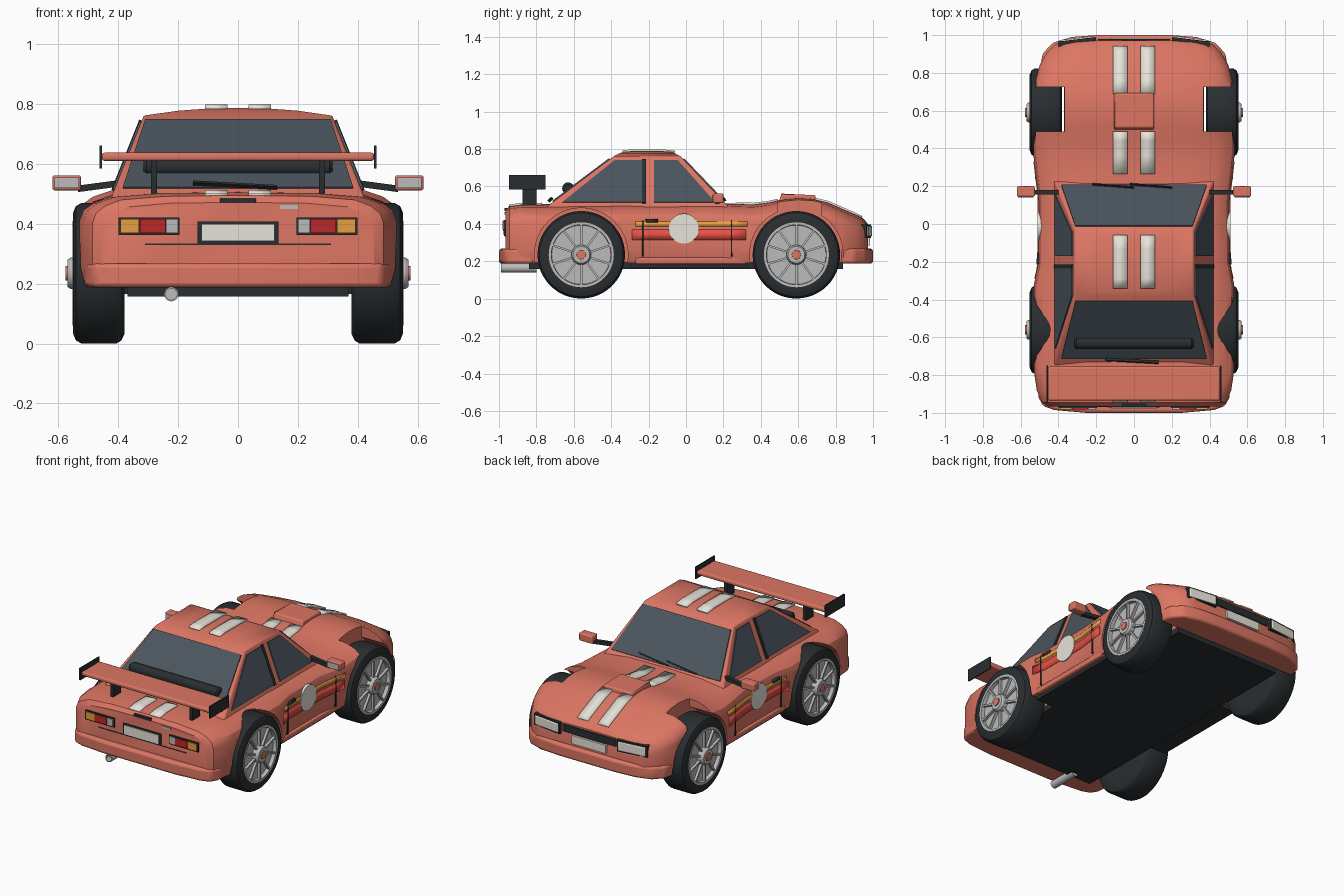
import bpy, bmesh
from math import pi, cos, sin, radians
from mathutils import Vector, Matrix

if "Cube" in bpy.data.objects:
    bpy.data.objects.remove(bpy.data.objects["Cube"])

def mat(name, c):
    m = bpy.data.materials.new(name)
    m.diffuse_color = (*c, 1)
    m.use_nodes = True
    m.node_tree.nodes["Principled BSDF"].inputs["Base Color"].default_value = m.diffuse_color
    return m

RED = mat("paint", (.72, .18, .125)); BLACK = mat("black", (.022, .027, .03))
GLASS = mat("glass", (.07, .09, .11)); WHITE = mat("white", (.8, .77, .7))
GREY = mat("metal", (.5, .5, .5)); ORANGE = mat("orange", (.8, .35, .05))
LAMP = mat("red_lamp", (.5, .02, .02)); STRIPE = mat("red_stripe", (.8, .08, .06))

def obj(name, bm, m, bevel=0):
    bmesh.ops.recalc_face_normals(bm, faces=bm.faces)
    me = bpy.data.meshes.new(name)
    bm.to_mesh(me); bm.free()
    o = bpy.data.objects.new(name, me)
    bpy.context.collection.objects.link(o)
    if m: me.materials.append(m)
    if bevel:
        b = o.modifiers.new("bevel", 'BEVEL'); b.width = bevel; b.segments = 3
    return o

def box(name, x, y, z, m, bevel=0, rotz=0):
    bm = bmesh.new()
    c = Vector(((x[0]+x[1])/2, (y[0]+y[1])/2, (z[0]+z[1])/2))
    S = Matrix.Diagonal((abs(x[1]-x[0]), y[1]-y[0], z[1]-z[0], 1))
    bmesh.ops.create_cube(bm, size=1, matrix=Matrix.Translation(c) @ Matrix.Rotation(rotz, 4, 'Z') @ S)
    return obj(name, bm, m, bevel)

def rings(name, loops, m, bevel=0):
    """Skin a list of equal-length closed loops and cap the ends."""
    bm = bmesh.new()
    vs = [[bm.verts.new(p) for p in l] for l in loops]
    n = len(vs[0])
    for a, b in zip(vs, vs[1:]):
        for i in range(n):
            bm.faces.new((a[i], a[(i+1) % n], b[(i+1) % n], b[i]))
    bm.faces.new(vs[0]); bm.faces.new(vs[-1])
    return obj(name, bm, m, bevel)

def lathe_x(name, prof, cy, cz, m, s=1, n=48):
    return rings(name, [[(s*x, cy+r*cos(2*pi*i/n), cz+r*sin(2*pi*i/n)) for i in range(n)] for x, r in prof], m)

def slab(name, pts, t, m):
    """Thin plate standing t either side of a flat outline."""
    p = [Vector(q) for q in pts]
    nrm = (p[1]-p[0]).cross(p[2]-p[0]).normalized()*t
    return rings(name, [[q-nrm for q in p], [q+nrm for q in p]], m)

def ribbon(name, pairs, m, t=.008):
    bm = bmesh.new()
    vs = [(bm.verts.new(a), bm.verts.new(b)) for a, b in pairs]
    for a, b in zip(vs, vs[1:]):
        bm.faces.new((a[0], a[1], b[1], b[0]))
    o = obj(name, bm, m)
    s = o.modifiers.new("solid", 'SOLIDIFY'); s.thickness = t; s.offset = 0
    return o

# Body shell lofted along y: (y, half width, top z)
ST = [(-.965, .455, .472), (-.945, .487, .495), (-.88, .515, .505), (-.78, .53, .505), (-.55, .525, .508),
      (-.32, .53, .51), (-.2, .505, .512), (.12, .503, .515), (.25, .52, .508), (.36, .532, .505),
      (.44, .533, .515), (.52, .533, .532), (.6, .533, .54), (.68, .53, .535), (.76, .52, .515),
      (.84, .5, .48), (.91, .46, .45), (.95, .42, .428), (.972, .375, .4)]
def at(y, k):
    for a, b in zip(ST, ST[1:]):
        if a[0] <= y <= b[0]:
            return a[k] + (b[k]-a[k])*(y-a[0])/(b[0]-a[0])
def ys_between(y0, y1):
    return [y0] + [s[0] for s in ST if y0 < s[0] < y1] + [y1]
loops = []
for y, w, t in ST:
    half = [(.5*w, t-.003), (.8*w, t-.015), (.91*w, t-.035), (.975*w, t-.06), (w, t-.095), (w, .25), (.97*w, .19)]
    loops.append([(0, y, t)] + [(x, y, z) for x, z in half] + [(-x, y, z) for x, z in half[::-1]])
body = rings("body_shell", loops, RED)

# Wheel arch cut-outs; the front ones are open at the top
WHEELS = (("rear", -.56), ("front", .59))
cutters = []
for s in (1, -1):
    for _, cy in WHEELS:
        cutters.append(lathe_x("cutter", [(.368, .25), (.7, .25)], cy, .235, None, s))
    cutters.append(box("cutter", (s*.368, s*.7), (.49, .725), (.3, .7), None))
bpy.context.view_layer.objects.active = body
for c in cutters:
    c.hide_render = True
    b = body.modifiers.new("cut", 'BOOLEAN')
    b.operation = 'DIFFERENCE'; b.object = c; b.solver = 'EXACT'
    bpy.ops.object.modifier_apply(modifier=b.name)
for c in cutters:
    bpy.data.objects.remove(c)

# Cabin
bm = bmesh.new()
for s in (1, -1):
    for p in ((.425, -.755, .485), (.425, .235, .485), (.315, -.385, .762), (.315, -.03, .762),
              (.2, -.355, .778), (.2, -.06, .778), (.08, -.33, .787), (.08, -.09, .787)):
        bm.verts.new((s*p[0], p[1], p[2]))
bmesh.ops.convex_hull(bm, input=bm.verts)
obj("cabin", bm, RED, .008)

# Windows
def end_glass(name, y0, y1):
    def p(x, f): return (x, y0+(y1-y0)*f, .485+.277*f)
    slab(name, [p(-.385, .12), p(.385, .12), p(.31, .94), p(-.31, .94)], .007, GLASS)
end_glass("rear_window", -.755, -.385)
end_glass("windscreen", .235, -.03)
for s in (1, -1):
    def side(pts, name, m, t):
        slab(name, [(s*(.425-(z-.485)*.397), y, z) for y, z in pts], t, m)
    side([(-.66, .515), (-.38, .74), (-.235, .74), (-.235, .515)], "quarter_window", GLASS, .007)
    side([(-.17, .515), (-.17, .74), (-.045, .74), (.155, .515)], "door_window", GLASS, .007)
    side([(-.235, .51), (-.235, .745), (-.215, .745), (-.215, .51)], "window_pillar", BLACK, .009)

# Bumpers
def bumper(name, half):
    out = half + [(-x, y) for x, y in half[::-1]]
    rings(name, [[(x, y, z) for x, y in out] for z in (.188, .268)], RED, .015)
bumper("front_bumper", [(.495, .83), (.485, .9), (.43, .96), (.33, .99), (.2, 1.0)])
bumper("rear_bumper", [(.515, -.815), (.505, -.92), (.48, -.965), (.42, -.985), (.25, -1.0)])

# Floor and sills
box("floor", (-.37, .37), (-.84, .84), (.158, .195), BLACK)
for s in (1, -1):
    box("sill", (s*.36, s*.485), (-.3, .33), (.165, .195), BLACK)
    box("sill_lip", (s*.45, s*.512), (-.27, .32), (.185, .22), RED, .008)

# Wheels
for s in (1, -1):
    for nm, cy in WHEELS:
        lathe_x(nm+"_tyre", [(.38, .15), (.38, .205), (.39, .225), (.405, .234), (.525, .234), (.542, .224),
                             (.552, .2), (.552, .172), (.53, .165), (.52, .15)], cy, .235, BLACK, s)
        lathe_x(nm+"_rim", [(.53, .158), (.553, .16), (.553, .174), (.53, .174), (.53, .158)], cy, .235, GREY, s)
        lathe_x(nm+"_hub", [(.5, .055), (.56, .052), (.57, .045)], cy, .235, GREY, s, 32)
        lathe_x(nm+"_hub_cap", [(.56, .026), (.576, .024)], cy, .235, RED, s, 20)
        bm = bmesh.new()
        for k in range(10):
            M = (Matrix.Translation((s*.543, cy, .235)) @ Matrix.Rotation(2*pi*k/10, 4, 'X')
                 @ Matrix.Translation((0, 0, .105)) @ Matrix.Diagonal((.016, .011, .115, 1)))
            bmesh.ops.create_cube(bm, size=1, matrix=M)
        obj(nm+"_spokes", bm, GREY)

# Rear wing and roller bar
box("wing", (-.455, .455), (-.935, -.755), (.61, .638), RED, .01)
for s in (1, -1):
    box("wing_end_plate", (s*.455, s*.463), (-.945, -.75), (.585, .662), BLACK)
    box("wing_support", (s*.27, s*.29), (-.875, -.8), (.49, .615), BLACK)
lathe_x("rear_window_bar", [(-.315, .022), (-.305, .032), (.305, .032), (.315, .022)], -.63, .59, BLACK, 1, 20)

# Hood scoop
slab("hood_scoop", [(-.1, .5, .52), (-.1, .69, .52), (-.1, .69, .553), (-.1, .51, .562)], .001, RED)
rings("hood_scoop_body", [[(x, .49, .5), (x, .7, .5), (x, .69, .555), (x, .51, .558)] for x in (-.105, .105)], RED, .008)

# Twin racing stripes
for a, b in ((-.11, -.035), (.035, .11)):
    for y0, y1 in ((-.945, -.77), (.265, .49), (.69, .94)):
        ribbon("top_stripe", [((a, y, at(y, 2)+.002), (b, y, at(y, 2)+.002)) for y in ys_between(y0, y1)], WHITE, .012)
    ribbon("roof_stripe", [((a, y, z), (b, y, z)) for y, z in ((-.34, .787), (-.29, .793), (-.13, .793), (-.06, .785))], WHITE, .012)

# Side decoration and door gaps
for s in (1, -1):
    def decal(name, y0, y1, z0, z1, m, t):
        ribbon(name, [((s*at(y, 1), y, z0), (s*at(y, 1), y, z1)) for y in ys_between(y0, y1)], m, t)
    decal("yellow_side_stripe", -.27, .33, .385, .412, ORANGE, .007)
    decal("red_side_stripe", -.29, .32, .315, .37, STRIPE, .007)
    for y in (-.235, .24):
        decal("door_gap", y, y+.007, .225, .418, BLACK, .009)
    decal("door_handle", -.215, -.15, .408, .425, BLACK, .02)
    lathe_x("door_roundel", [(.49, .08), (.51, .08)], -.012, .375, WHITE, s, 40)
    # Mirrors
    box("mirror", (s*.525, s*.62), (.145, .2), (.512, .562), RED, .008)
    box("mirror_glass", (s*.532, s*.613), (.14, .15), (.519, .555), GREY)
    rings("mirror_arm", [[(s*x, y, z+d) for y, d in ((.155, -.011), (.18, -.011), (.18, .011), (.155, .011))]
                         for x, z in ((.4, .535), (.535, .517))], BLACK)
    # Lamps
    box("tail_lamp_frame", (s*.195, s*.4), (-.975, -.95), (.363, .422), BLACK)
    for x0, x1, m in ((.2, .24, GREY), (.243, .327, LAMP), (.33, .393, ORANGE)):
        box("tail_lamp", (s*x0, s*x1), (-.982, -.955), (.37, .416), m)
    box("headlamp_frame", (s*.2, s*.4), (.94, .978), (.325, .398), BLACK, 0, -s*.12)
    box("headlamp", (s*.21, s*.39), (.945, .985), (.333, .39), WHITE, .005, -s*.12)
    # Windscreen wipers
    x = s*.1
    slab("wiper", [(x-.12, .212, .523), (x+.1, .195, .54), (x+.1, .19, .546), (x-.12, .207, .529)], .006, BLACK)

# Tail details
box("rear_plate_frame", (-.135, .135), (-.972, -.95), (.335, .408), BLACK)
box("rear_plate", (-.122, .122), (-.978, -.96), (.343, .4), WHITE)
box("boot_latch", (-.06, .06), (-.97, -.945), (.47, .485), BLACK)
box("boot_badge", (.14, .2), (-.97, -.95), (.45, .463), GREY)
box("boot_gap", (-.31, .31), (-.968, -.95), (.33, .335), BLACK)
slab("rear_wiper", [(-.15, -.715, .54), (.13, -.73, .525), (.13, -.735, .519), (-.15, -.72, .534)], .008, BLACK)

# Nose details
box("grille", (-.19, .19), (.95, .98), (.345, .39), BLACK)
box("front_plate", (-.12, .12), (.96, .985), (.285, .338), WHITE)

# Exhaust pipe
n = 24
rings("exhaust", [[(-.223+r*cos(2*pi*i/n), y, .165+r*sin(2*pi*i/n)) for i in range(n)]
                  for y, r in ((-.8, .024), (-.99, .024), (-.99, .019), (-.95, .019))], GREY)

# Smooth shading with sharp edges kept
for o in bpy.data.objects:
    o.select_set(True)
bpy.context.view_layer.objects.active = body
bpy.ops.object.shade_smooth_by_angle(angle=radians(32))
